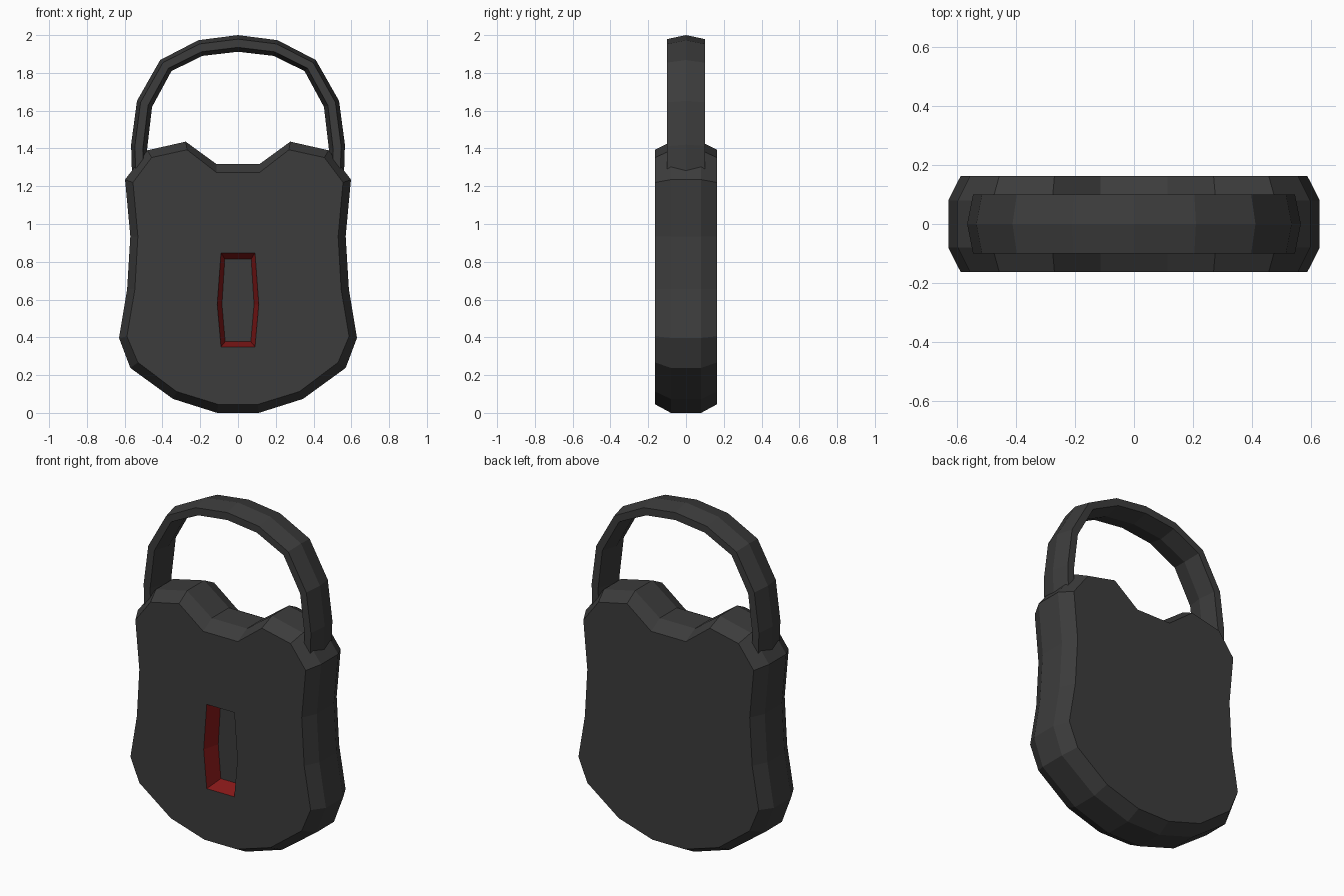
import bpy

if "Cube" in bpy.data.objects:
    bpy.data.objects.remove(bpy.data.objects["Cube"])


def material(name, colour):
    m = bpy.data.materials.new(name)
    m.diffuse_color = (*colour, 1)
    m.use_nodes = True
    m.node_tree.nodes["Principled BSDF"].inputs["Base Color"].default_value = m.diffuse_color
    return m


dark = material("dark_metal", (0.045, 0.045, 0.045))
red = material("red_paint", (0.25, 0.01, 0.01))


class Half:
    """Right half of a part, mirrored across x = 0."""

    def __init__(self):
        self.verts, self.faces, self.mats = [], [], []

    def ring(self, points):
        start = len(self.verts)
        self.verts += points
        return list(range(start, len(self.verts)))

    def face(self, f, mat=0):
        self.faces.append(f)
        self.mats.append(mat)

    def bridge(self, a, b, mat=0, closed=False):
        n = len(a)
        for i in range(n if closed else n - 1):
            j = (i + 1) % n
            self.face([a[i], b[i], b[j], a[j]], mat)

    def build(self, name, materials):
        me = bpy.data.meshes.new(name)
        me.from_pydata(self.verts, [], self.faces)
        for m in materials:
            me.materials.append(m)
        me.polygons.foreach_set("material_index", self.mats)
        me.update()
        ob = bpy.data.objects.new(name, me)
        bpy.context.collection.objects.link(ob)
        mod = ob.modifiers.new("mirror", 'MIRROR')
        mod.merge_threshold = 0.001
        return ob


def at(profile, y):
    return [(x, y, z) for x, z in profile]


# Body: chamfered slab outline, bottom centre to top centre
rim = [(0, 0), (.11, 0), (.344, .074), (.57, .238), (.63, .397), (.587, .655),
       (.57, .935), (.598, 1.235), (.48, 1.39), (.277, 1.436), (.115, 1.318), (0, 1.318)]
plate = [(0, .045), (.105, .045), (.325, .113), (.53, .267), (.588, .405), (.546, .655),
         (.53, .935), (.556, 1.22), (.457, 1.352), (.27, 1.393), (.113, 1.272), (0, 1.272)]
body = Half()
front, f_rim, b_rim, back = [body.ring(at(p, y)) for p, y in
                             ((plate, -.163), (rim, -.08), (rim, .08), (plate, .163))]
for a, b in ((front, f_rim), (f_rim, b_rim), (b_rim, back)):
    body.bridge(a, b)
body.face(back[::-1])

# Keyhole recess with red tapered walls, top to bottom
hole = body.ring(at([(0, .847), (.09, .847), (.11, .575), (.09, .35), (0, .35)], -.163))
floor = body.ring(at([(0, .815), (.07, .815), (.085, .575), (.068, .377), (0, .377)], -.063))
body.face(front + hole)
body.bridge(hole, floor, 1)
body.face(floor[::-1])
body.build("lock_body", [dark, red])

# Shackle: six-sided flat band swept along the arch
outer = [(0, 2.0), (.21, 1.973), (.412, 1.868), (.535, 1.652), (.566, 1.42), (.558, 1.15)]
inner = [(0, 1.912), (.188, 1.89), (.352, 1.81), (.455, 1.62), (.482, 1.39), (.475, 1.15)]
section = [(0, 0), (.24, -.1), (.74, -.1), (1, 0), (.74, .1), (.24, .1)]
shackle = Half()
rings = []
for (ox, oz), (ix, iz) in zip(outer, inner):
    rings.append(shackle.ring([(ox + (ix - ox) * t, y, oz + (iz - oz) * t) for t, y in section]))
for a, b in zip(rings, rings[1:]):
    shackle.bridge(b, a, closed=True)
shackle.face(rings[-1][::-1])
ob = shackle.build("shackle", [dark])

# Consistent outward normals on the shackle half
import bmesh
bm = bmesh.new()
bm.from_mesh(ob.data)
bmesh.ops.recalc_face_normals(bm, faces=bm.faces)
bm.to_mesh(ob.data)
bm.free()
